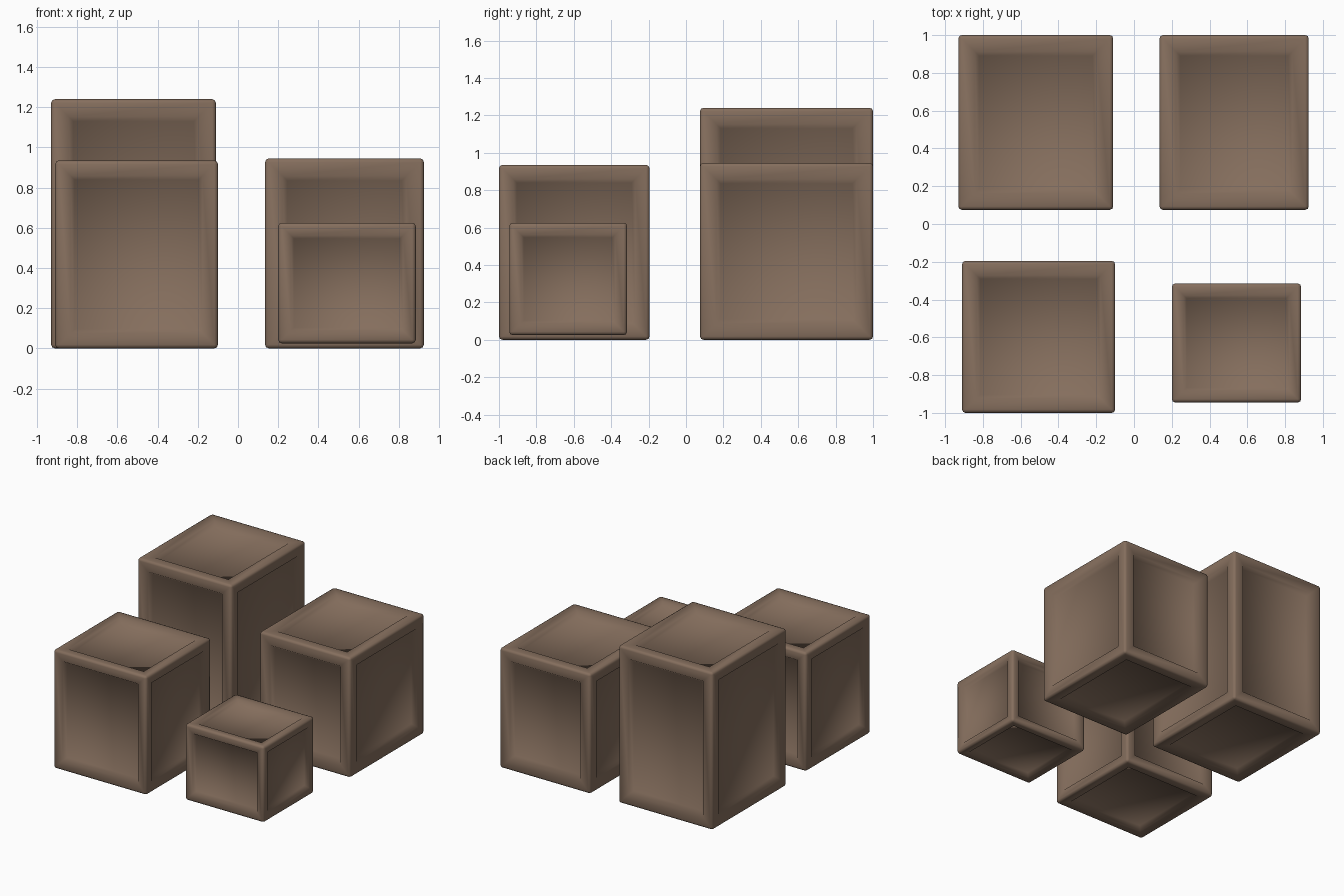
import bpy
import bmesh
from mathutils import Vector

if "Cube" in bpy.data.objects:
    bpy.data.objects.remove(bpy.data.objects["Cube"], do_unlink=True)

# One worn wood colour for every crate
wood = bpy.data.materials.new("brown_wood")
wood.use_nodes = True
colour = (0.235, 0.157, 0.11, 1)
wood.diffuse_color = colour
wood.node_tree.nodes["Principled BSDF"].inputs["Base Color"].default_value = colour


def crate(name, low, high, margin, depth):
    """Chamfered box with a framed, sunken panel on all six sides."""
    low, high = Vector(low), Vector(high)
    size, centre = high - low, (low + high) / 2
    bm = bmesh.new()
    bmesh.ops.create_cube(bm, size=1)
    for v in bm.verts:
        v.co = Vector(a * b for a, b in zip(v.co, size)) + centre
    # Chamfered outer edges
    bmesh.ops.bevel(bm, geom=bm.edges[:], offset=0.018, segments=2,
                    profile=0.5, affect='EDGES')
    bm.normal_update()
    panels = sorted(bm.faces, key=lambda f: f.calc_area())[-6:]
    # Flat frame, soft slope, then the sunken board
    for width, drop in ((margin * 0.75, -0.006), (margin * 0.25, -depth)):
        bmesh.ops.inset_individual(bm, faces=panels, thickness=width, depth=drop)
    for f in bm.faces:
        f.smooth = True
    mesh = bpy.data.meshes.new(name)
    bm.to_mesh(mesh)
    bm.free()
    mesh.materials.append(wood)
    obj = bpy.data.objects.new(name, mesh)
    bpy.context.collection.objects.link(obj)


crate("tall_crate", (-0.93, 0.075, 0), (-0.11, 1, 1.24), 0.13, 0.03)
crate("wide_crate", (0.135, 0.075, 0), (0.925, 1, 0.945), 0.13, 0.03)
crate("medium_crate", (-0.91, -1, 0), (-0.10, -0.195, 0.935), 0.11, 0.03)
crate("small_crate", (0.20, -0.945, 0.025), (0.885, -0.315, 0.625), 0.085, 0.025)
